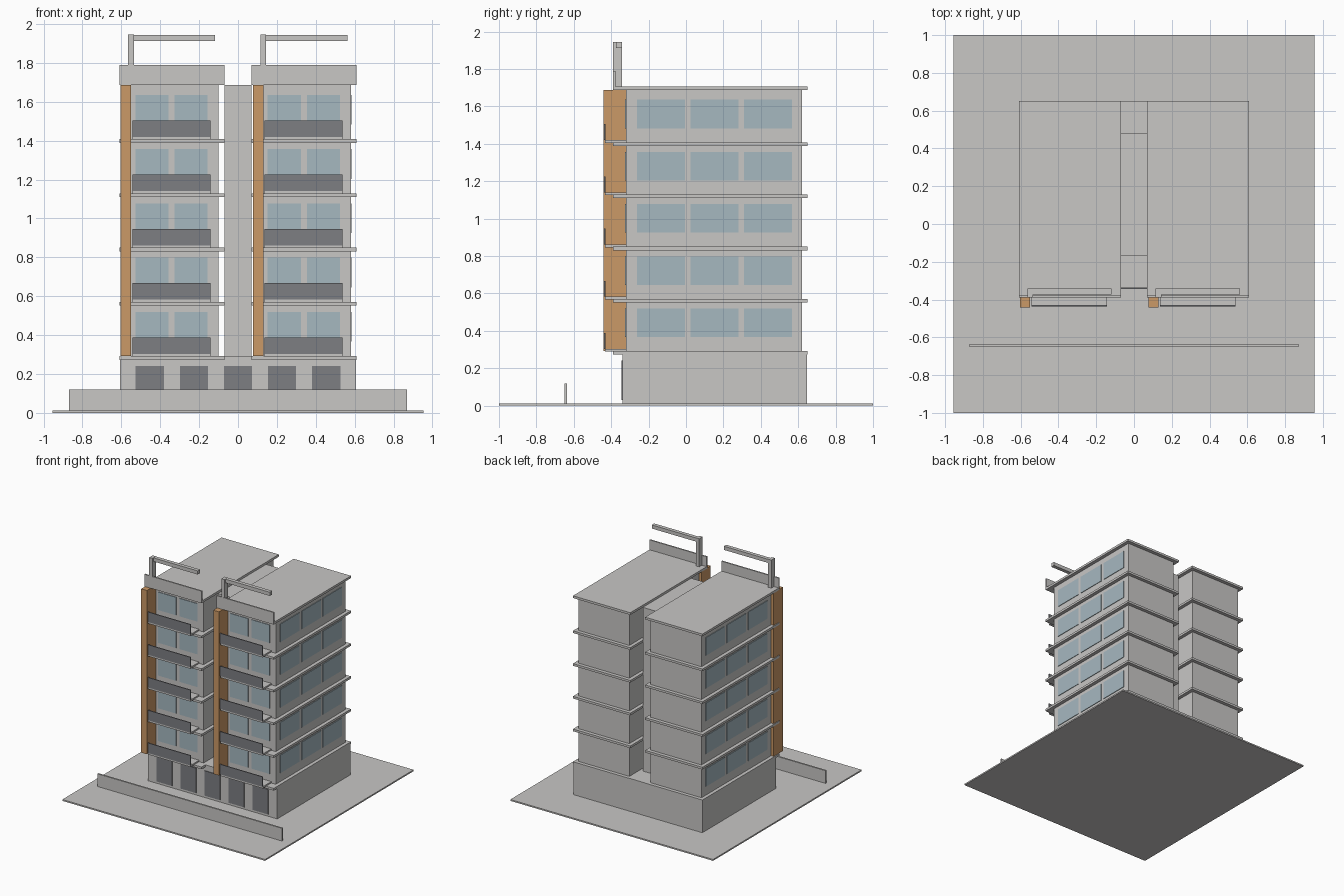
import bpy
import bmesh

cube = bpy.data.objects.get("Cube")
if cube:
    bpy.data.objects.remove(cube, do_unlink=True)


def material(name, rgb):
    mat = bpy.data.materials.new(name)
    mat.use_nodes = True
    color = (*rgb, 1)
    mat.diffuse_color = color
    mat.node_tree.nodes["Principled BSDF"].inputs["Base Color"].default_value = color
    return mat


concrete = material("light concrete", (0.58, 0.57, 0.56))
wood = material("warm timber", (0.6, 0.32, 0.135))
glass = material("pale blue glass", (0.38, 0.48, 0.53))
dark = material("dark grey panel", (0.205, 0.21, 0.225))


def boxes(name, mat, *spans):
    """One object made of boxes, each given as (x0, x1), (y0, y1), (z0, z1)."""
    bm = bmesh.new()
    for span in spans:
        verts = bmesh.ops.create_cube(bm, size=1)["verts"]
        for v in verts:
            for axis, (low, high) in enumerate(span):
                v.co[axis] = low if v.co[axis] < 0 else high
    mesh = bpy.data.meshes.new(name)
    bm.to_mesh(mesh)
    bm.free()
    mesh.materials.append(mat)
    obj = bpy.data.objects.new(name, mesh)
    bpy.context.collection.objects.link(obj)
    return obj


STOREY = 0.279
FIRST = 0.292
ROOF = 1.687
PLATE = 0.005
floors = [FIRST + STOREY * i for i in range(5)]

# Site and podium
boxes("ground_slab", concrete, ((-0.955, 0.955), (-1, 1), (0, 0.012)))
boxes("garden_wall", concrete, ((-0.87, 0.87), (-0.65, -0.636), (0.012, 0.12)))
boxes("podium", concrete, ((-0.608, 0.608), (-0.34, 0.648), (0.012, FIRST)))
boxes("podium_openings", dark, *[
    ((c - 0.073, c + 0.073), (-0.34 - PLATE, -0.338), (0.03, 0.242))
    for c in (0.2265 * i for i in range(-2, 3))])

# Stair core linking the towers
boxes("stair_core", concrete, ((-0.07, 0.07), (-0.17, 0.48), (FIRST, ROOF)))

# Two towers; x positions are relative to each tower's centre
for side, cx in (("right", -0.34), ("left", 0.34)):
    def span(a, b):
        return (cx + a, cx + b)

    boxes(side + "_tower_walls", concrete,
          (span(-0.24, 0.24), (-0.32, 0.62), (FIRST - 0.01, ROOF)))
    boxes(side + "_floor_slabs", concrete, *[
        (span(-0.27, 0.27), (-0.39, 0.65), (z - 0.019, z)) for z in floors])
    boxes(side + "_roof_slab", concrete,
          (span(-0.27, 0.27), (-0.39, 0.65), (ROOF, 1.706)))

    # Timber fin at the front corner
    boxes(side + "_timber_fin", wood,
          (span(-0.264, -0.21), (-0.441, -0.318), (FIRST, ROOF)))

    # Balconies
    boxes(side + "_balcony_floors", concrete, *[
        (span(-0.203, 0.198), (-0.434, -0.32), (z - 0.003, z + 0.012)) for z in floors])
    boxes(side + "_balcony_rails", dark, *[
        (span(-0.203, 0.198), (-0.438, -0.43), (z + 0.012, z + 0.097)) for z in floors])

    # Glazing on the front and on the outer side
    boxes(side + "_front_windows", glass, *[
        (span(x, x + 0.17), (-0.32 - PLATE, -0.318), (z + 0.075, z + 0.228))
        for z in floors for x in (-0.187, 0.014)])
    outer = span(0.238, 0.24 + PLATE) if cx > 0 else span(-0.24 - PLATE, -0.238)
    boxes(side + "_side_windows", glass, *[
        (outer, (y, y + 0.256), (z + 0.075, z + 0.228))
        for z in floors for y in (-0.262, 0.025, 0.311)])

    # Parapet and rooftop frame
    boxes(side + "_parapet", concrete,
          (span(-0.27, 0.27), (-0.39, -0.378), (ROOF, 1.79)))
    boxes(side + "_roof_frame", concrete,
          (span(-0.225, -0.195), (-0.389, -0.342), (1.7, 1.945)),
          (span(-0.196, 0.222), (-0.374, -0.342), (1.913, 1.944)))
